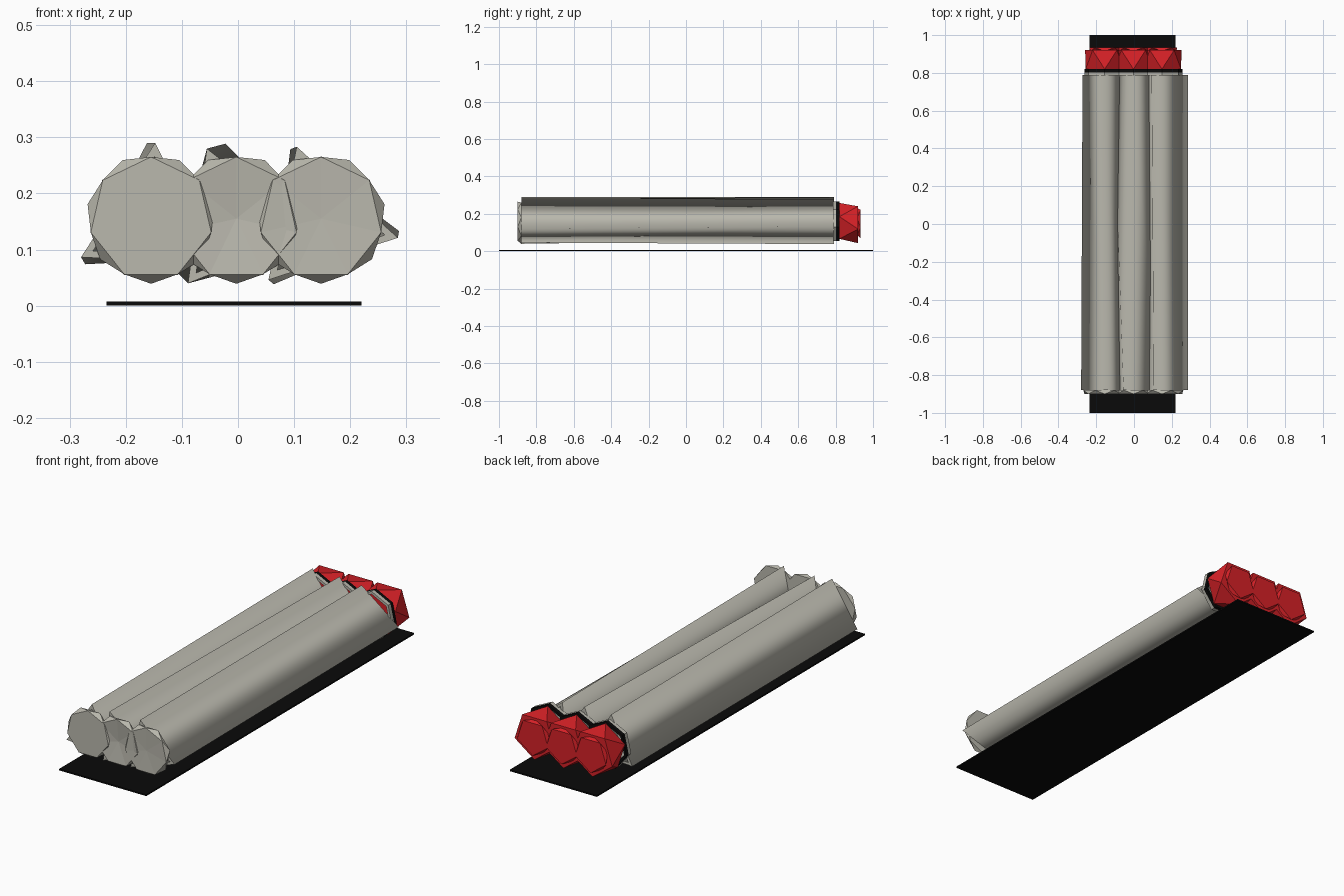
import bpy
import bmesh
from math import cos, sin, radians, pi

if "Cube" in bpy.data.objects:
    bpy.data.objects.remove(bpy.data.objects["Cube"])


def material(name, color):
    m = bpy.data.materials.new(name)
    m.use_nodes = True
    m.diffuse_color = (*color, 1)
    m.node_tree.nodes["Principled BSDF"].inputs["Base Color"].default_value = (*color, 1)
    return m


GREY = material("warm grey", (0.49, 0.48, 0.42))
RED = material("red", (0.68, 0.015, 0.02))
BLACK = material("black", (0.003, 0.003, 0.003))


def finish(bm, name, mat):
    bmesh.ops.recalc_face_normals(bm, faces=bm.faces)
    me = bpy.data.meshes.new(name)
    bm.to_mesh(me)
    bm.free()
    me.materials.append(mat)
    ob = bpy.data.objects.new(name, me)
    bpy.context.collection.objects.link(ob)
    return ob


def ring(bm, x, z, y, r, sides, angle):
    """Regular polygon of vertices facing along y."""
    a = [radians(angle) + 2 * pi * i / sides for i in range(sides)]
    return [bm.verts.new((x + r * cos(t), y, z + r * sin(t))) for t in a]


def bridge(bm, a, b, smooth=False):
    n = len(a)
    for i in range(n):
        f = bm.faces.new((a[i], a[(i + 1) % n], b[(i + 1) % n], b[i]))
        f.smooth = smooth


def plug(name, mat, x, z, y0, y1, r0, r1, sides, dent=0):
    """Faceted disc whose two ends are turned half a step apart."""
    bm = bmesh.new()
    a = ring(bm, x, z, y0, r0, sides, 90)
    b = ring(bm, x, z, y1, r1, sides, 90 + 180 / sides)
    for i in range(sides):
        j = (i + 1) % sides
        bm.faces.new((a[i], a[j], b[i]))
        bm.faces.new((a[j], b[j], b[i]))
    front = bm.faces.new(a)
    bm.faces.new(b)
    bmesh.ops.recalc_face_normals(bm, faces=bm.faces)
    if dent:
        bmesh.ops.poke(bm, faces=[front], offset=-dent)
    return finish(bm, name, mat)


def tube(name, x, z, r, angle, twist):
    """Hollow three-sided shell, slightly twisted, softly shaded."""
    bm = bmesh.new()
    loops = [[ring(bm, x, z, y, rad, 3, ang) for y, ang in
              ((-0.88, angle), (0.79, angle + twist))]
             for rad in (r, r - 0.024)]
    for lo in loops:
        bridge(bm, lo[0], lo[1], True)
    for end in (0, 1):
        bridge(bm, loops[0][end], loops[1][end])
        for lo in loops:
            for i in range(3):
                bm.edges.get((lo[end][i], lo[end][(i + 1) % 3])).smooth = False
    return finish(bm, name, GREY)


def collar(name, mat, x, y0, y1):
    """Thin open band around the rear end of a tube."""
    bm = bmesh.new()
    rings = [ring(bm, x, 0.155, y, r, 7, 90) for y, r in
             ((y0, 0.111), (y1, 0.111), (y1, 0.098), (y0, 0.098))]
    for i in range(4):
        bridge(bm, rings[i], rings[(i + 1) % 4])
    return finish(bm, name, mat)


# Base plate
bm = bmesh.new()
bmesh.ops.create_cube(bm, size=1)
for v in bm.verts:
    v.co = (v.co.x * 0.455 - 0.007, v.co.y * 2, (v.co.z + 0.5) * 0.007)
finish(bm, "base_plate", BLACK)

# Three tubes: side, centre x, shell angle, twist, front dent
for side, x, angle, twist, dent in (("right", -0.155, 87, 6, 0),
                                    ("middle", -0.003, 112, -14, 0.012),
                                    ("left", 0.148, 108, 5, 0.005)):
    tube(side + "_tube", x, 0.15, 0.14, angle, twist)
    plug(side + "_front_cap", GREY, x, 0.155, -0.9, -0.88, 0.11, 0.116, 7, dent)
    collar(side + "_rear_collar", GREY, x, 0.785, 0.803)
    collar(side + "_black_ring", BLACK, x, 0.803, 0.82)
    # Red end pieces with a shallow lid
    plug(side + "_red_end", RED, x, 0.152, 0.82, 0.92, 0.106, 0.109, 5)
    plug(side + "_red_lid", RED, x, 0.152, 0.915, 0.934, 0.08, 0.085, 5)
